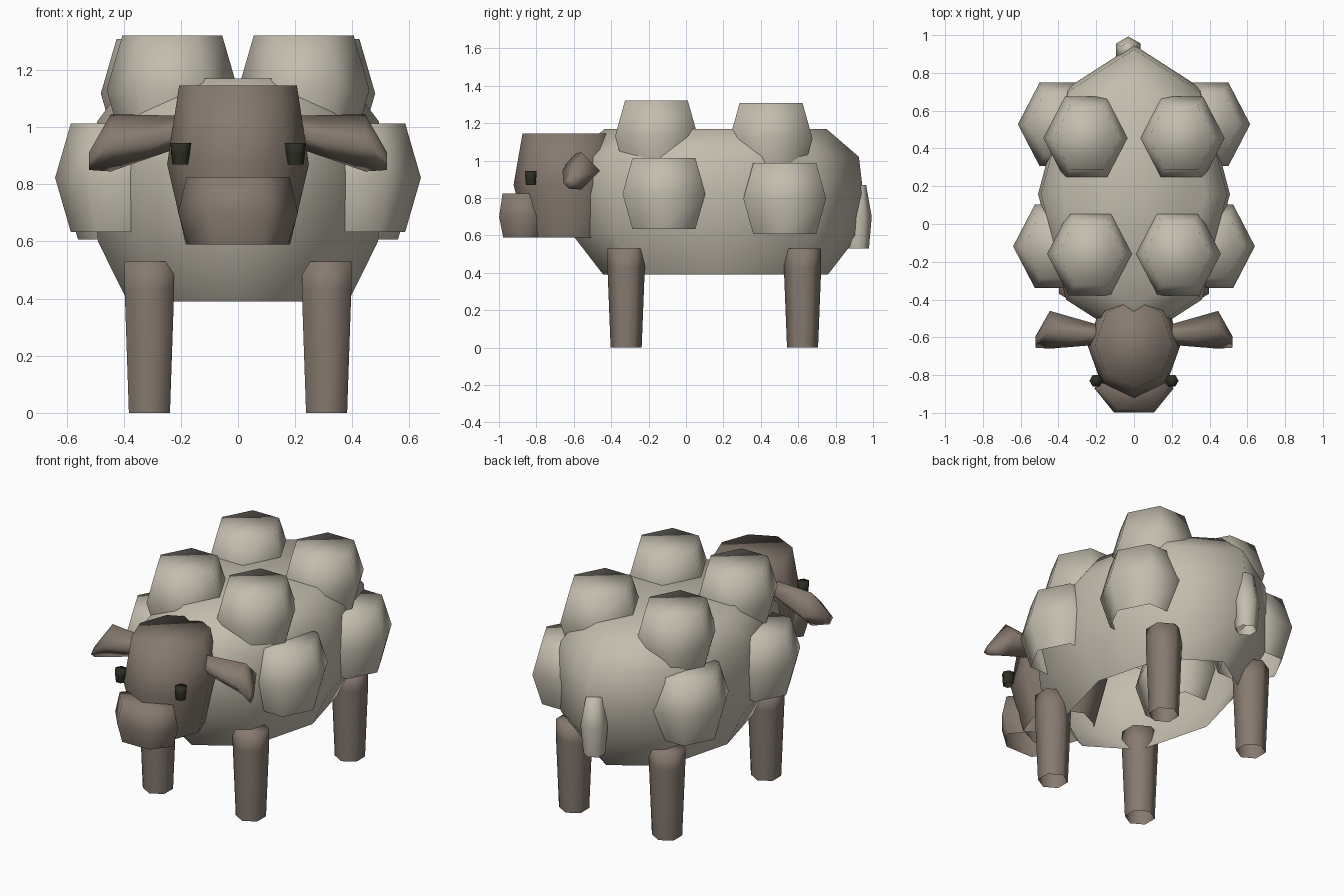
import bpy, bmesh, math
from mathutils import Vector

cube = bpy.data.objects.get("Cube")
if cube:
    bpy.data.objects.remove(cube, do_unlink=True)


def material(name, rgb):
    m = bpy.data.materials.new(name)
    m.use_nodes = True
    m.diffuse_color = (*rgb, 1)
    bsdf = m.node_tree.nodes["Principled BSDF"]
    bsdf.inputs["Base Color"].default_value = (*rgb, 1)
    bsdf.inputs["Roughness"].default_value = 0.9
    return m


WOOL = material("cream_wool", (0.55, 0.51, 0.425))
SKIN = material("brown_skin", (0.24, 0.195, 0.16))
EYE = material("dark_eye", (0.025, 0.026, 0.015))


def loft(name, mat, center, rings, sides=6, stretch=(1, 1), phase=0.0, sideways=False):
    """Skin a stack of polygon rings, closed at the far end only."""
    bm = bmesh.new()
    loops = []
    for offset, r in rings:
        loop = []
        for i in range(sides):
            a = phase + math.tau * i / sides
            u, v = r * stretch[0] * math.cos(a), r * stretch[1] * math.sin(a)
            p = Vector((0, u, v)) if sideways else Vector((u, v, 0))
            loop.append(bm.verts.new(p + Vector(offset)))
        loops.append(loop)
    for low, high in zip(loops, loops[1:]):
        for i in range(sides):
            j = (i + 1) % sides
            bm.faces.new((low[i], low[j], high[j], high[i]))
    bm.faces.new(loops[-1])
    bmesh.ops.recalc_face_normals(bm, faces=bm.faces)
    for f in bm.faces:
        f.smooth = True
    me = bpy.data.meshes.new(name)
    bm.to_mesh(me)
    bm.free()
    me.materials.append(mat)
    ob = bpy.data.objects.new(name, me)
    ob.location = center
    bpy.context.collection.objects.link(ob)


def stack(*pairs):
    """Vertical rings from (height, radius) pairs."""
    return [((0, 0, z), r) for z, r in pairs]


QUARTER = math.pi / 2

# Body: eight-sided barrel, open underneath
loft("body", WOOL, (0, 0.158, 0),
     stack((0.39, 0.76), (0.6, 0.965), (0.82, 1.0), (1.02, 0.97), (1.17, 0.75)),
     sides=8, stretch=(0.508, 0.79))

# Head and muzzle
loft("head", SKIN, (0, -0.637, 0),
     stack((0.59, 0.21), (0.87, 0.285), (1.145, 0.237)),
     sides=8, stretch=(0.87, 1), phase=QUARTER)
loft("muzzle", SKIN, (0, -0.87, 0),
     stack((0.59, 0.175), (0.7, 0.21), (0.825, 0.18)), stretch=(1, 0.71))

# Tail
loft("tail", WOOL, (-0.03, 0.918, 0),
     stack((0.53, 0.06), (0.7, 0.075), (0.87, 0.045)), phase=QUARTER)

PUFF = stack((-0.19, 0.175), (0, 0.23), (0.19, 0.175))
LEG = stack((0, 0.083), (0.43, 0.1), (0.53, 0.1))
PUFFS = {
    "front_top_wool": (0.23, -0.158, 1.13),
    "rear_top_wool": (0.25, 0.455, 1.118),
    "front_side_wool": (0.41, -0.118, 0.823),
    "rear_side_wool": (0.385, 0.528, 0.797),
}

# Paired parts on each side
for side, s in (("left", 1), ("right", -1)):
    for name, (x, y, z) in PUFFS.items():
        loft(f"{side}_{name}", WOOL, (s * x, y, z), PUFF, stretch=(1, 1.11))
    for name, y in (("front", -0.32), ("rear", 0.623)):
        loft(f"{side}_{name}_leg", SKIN, (s * 0.31, y, 0), LEG, phase=QUARTER)
    loft(f"{side}_eye", EYE, (s * 0.2, -0.83, 0.907),
         stack((-0.037, 0.03), (0, 0.034), (0.037, 0.036)))
    loft(f"{side}_ear", SKIN, (0, 0, 0),
         [((s * 0.2, -0.585, 0.985), 0.055),
          ((s * 0.445, -0.56, 0.945), 0.1),
          ((s * 0.522, -0.625, 0.88), 0.03)],
         sides=4, phase=QUARTER, sideways=True)
